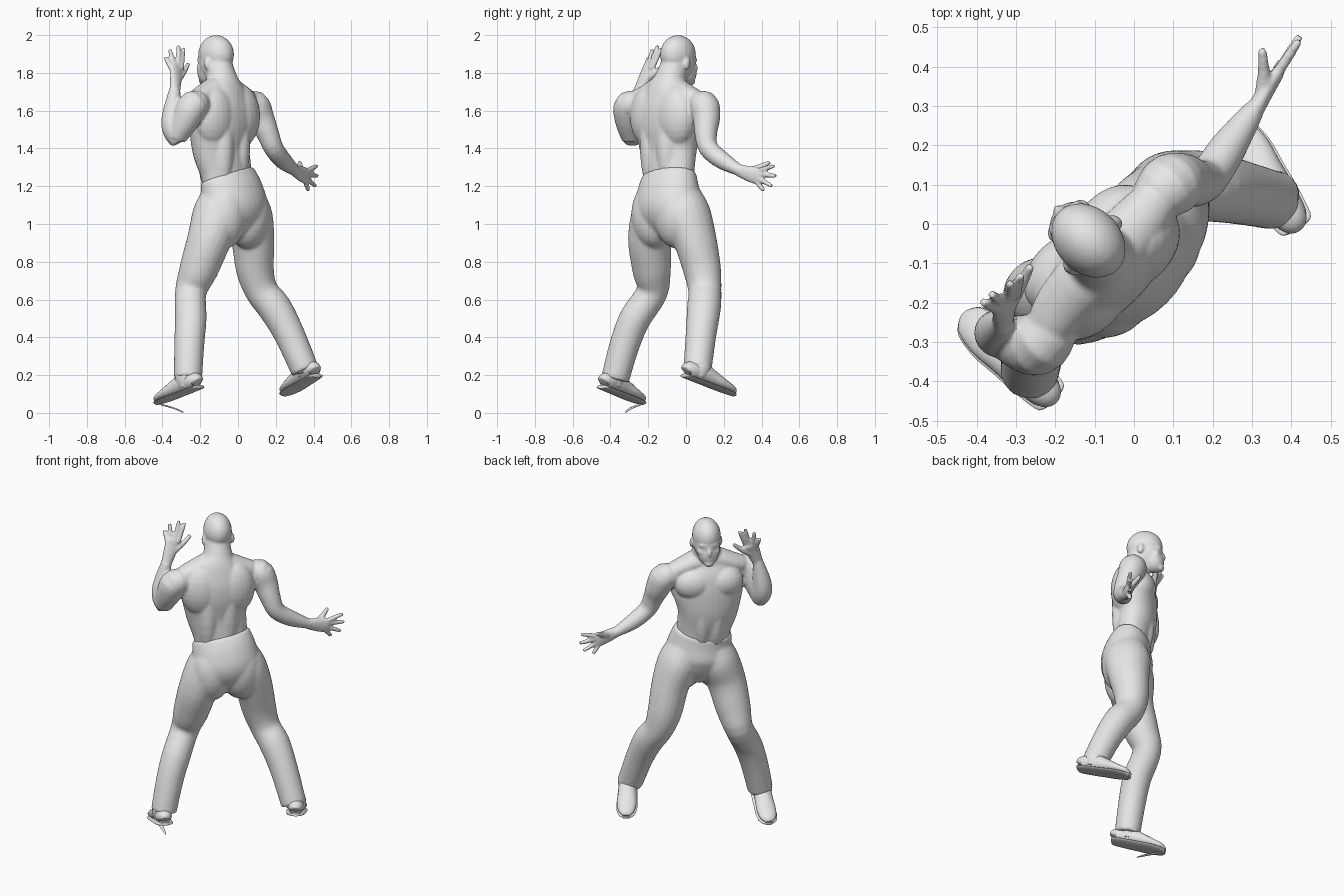
import bpy, bmesh, math
from mathutils import Vector, Matrix

cube = bpy.data.objects.get("Cube")
if cube:
    bpy.data.objects.remove(cube, do_unlink=True)

grey = bpy.data.materials.new("plain_grey")
grey.use_nodes = True
grey.diffuse_color = (0.8, 0.8, 0.8, 1)
grey.node_tree.nodes["Principled BSDF"].inputs["Base Color"].default_value = (0.8, 0.8, 0.8, 1)

# The figure is turned: local x is its right-hand side, local y is forward
TURN = Matrix.Rotation(math.radians(45), 4, 'Z')
FWD = TURN @ Vector((0, 1, 0))
UP = Vector((0, 0, 1))


def catmull(keys, steps):
    """Smooth a list of equal-length tuples."""
    out = []
    for i in range(len(keys) - 1):
        p0, p1 = keys[max(i - 1, 0)], keys[i]
        p2, p3 = keys[i + 1], keys[min(i + 2, len(keys) - 1)]
        for s in range(steps):
            t = s / steps
            out.append([0.5 * (2 * b + (c - a) * t + (2 * a - 5 * b + 4 * c - d) * t * t
                               + (3 * b - a - 3 * c + d) * t ** 3)
                        for a, b, c, d in zip(p0, p1, p2, p3)])
    out.append(list(keys[-1]))
    return out


def tube(bm, keys, ref=FWD, sides=20, steps=4):
    """Loft ellipses along a path of x, y, z, width radius, depth radius."""
    keys = [k if len(k) == 5 else (*k, k[3]) for k in keys]
    path = catmull(keys, steps)
    rings = []
    for i, k in enumerate(path):
        n = (Vector(path[min(i + 1, len(path) - 1)][:3]) - Vector(path[max(i - 1, 0)][:3])).normalized()
        v = (ref - n * ref.dot(n)).normalized()
        u = n.cross(v)
        angles = [math.tau * j / sides for j in range(sides)]
        rings.append([bm.verts.new(Vector(k[:3]) + u * k[3] * math.cos(a) + v * k[4] * math.sin(a))
                      for a in angles])
    for a, b in zip(rings, rings[1:]):
        for j in range(sides):
            bm.faces.new((a[j], a[(j + 1) % sides], b[(j + 1) % sides], b[j]))
    bm.faces.new(rings[0])
    bm.faces.new(rings[-1])


def blob(bm, origin, offset, radii, pitch=0):
    """Ellipsoid placed in the figure's own turned frame."""
    m = (Matrix.Translation(origin) @ TURN @ Matrix.Translation(offset)
         @ Matrix.Rotation(math.radians(pitch), 4, 'X') @ Matrix.Diagonal((*radii, 1)))
    bmesh.ops.create_uvsphere(bm, u_segments=24, v_segments=14, radius=1, matrix=m)


def pair(bm, origin, offset, radii, pitch=0):
    for side in (-1, 1):
        blob(bm, origin, (side * offset[0], *offset[1:]), radii, pitch)


def finish(bm, name, voxel=0, smooth=0):
    bmesh.ops.recalc_face_normals(bm, faces=bm.faces)
    mesh = bpy.data.meshes.new(name)
    bm.to_mesh(mesh)
    bm.free()
    ob = bpy.data.objects.new(name, mesh)
    bpy.context.collection.objects.link(ob)
    bpy.ops.object.select_all(action='DESELECT')
    ob.select_set(True)
    bpy.context.view_layer.objects.active = ob
    if voxel:
        fuse = ob.modifiers.new("fuse", 'REMESH')
        fuse.mode = 'VOXEL'
        fuse.voxel_size = voxel
        relax = ob.modifiers.new("relax", 'SMOOTH')
        relax.factor = 0.5
        relax.iterations = smooth
        for mod in ("fuse", "relax"):
            bpy.ops.object.modifier_apply(modifier=mod)
    ob.data.materials.clear()
    ob.data.materials.append(grey)
    bpy.ops.object.shade_smooth_by_angle(angle=math.radians(45))


def hand(bm, palm, knuckles, tips, thumb, ref):
    tube(bm, palm, ref)
    first, last = Vector(knuckles[0]), Vector(knuckles[1])
    for i, tip in enumerate(tips):
        base = first.lerp(last, i / 3)
        tip = Vector(tip)
        mid = base.lerp(tip, 0.5)
        root = base.lerp(tip, -0.3)
        tube(bm, [(*root, 0.015), (*mid, 0.014), (*tip, 0.011)], ref, 10, 3)
    tube(bm, [(*thumb[0], 0.02), (*thumb[1], 0.017), (*thumb[2], 0.012)], ref, 10, 3)


# Upper body: torso, neck and shoulder yoke
body = bmesh.new()
tube(body, [(-.05, -.09, 1.15, .15, .10), (-.065, -.09, 1.28, .16, .107), (-.09, -.092, 1.4, .18, .12),
            (-.086, -.098, 1.52, .207, .13), (-.08, -.1, 1.62, .2, .122), (-.078, -.1, 1.7, .145, .098),
            (-.085, -.085, 1.76, .09, .082), (-.105, -.06, 1.84, .073, .076)], sides=32)
tube(body, [(-.235, -.3, 1.635, .05, .05), (-.185, -.21, 1.68, .055, .07), (-.085, -.1, 1.725, .065, .08),
            (.015, .01, 1.68, .055, .07), (.075, .09, 1.635, .05, .05)])
chest = Vector((-.085, -.095, 0))
pair(body, chest, (.085, .045, 1.585), (.12, .085, .1))         # pectorals
pair(body, chest, (.09, -.035, 1.57), (.13, .096, .17))         # shoulder blades
pair(body, chest, (.06, -.042, 1.43), (.07, .085, .28))         # back muscles
pair(body, chest, (.042, .045, 1.38), (.06, .075, .22))         # abdominals

# Head and face
head = Vector((-.12, -.038, 1.885))
blob(body, head, (0, -.006, .012), (.083, .106, .103))
blob(body, head, (0, 0, -.03), (.08, .102, .1))
blob(body, head, (0, .045, -.075), (.064, .062, .08), 12)       # jaw
blob(body, head, (0, .088, -.13), (.03, .02, .022))             # chin
blob(body, head, (0, .098, -.055), (.013, .019, .03), 20)       # nose
blob(body, head, (0, .076, -.015), (.058, .024, .02))           # brow
blob(body, head, (0, .096, -.1), (.026, .012, .014))            # mouth
pair(body, head, (.04, .066, -.06), (.028, .024, .026))         # cheekbones
pair(body, head, (.085, -.022, -.038), (.012, .02, .032), -10)  # ears

# Lowered right arm
tube(body, [(.03, .04, 1.62, .055), (.085, .093, 1.628, .08), (.12, .108, 1.56, .073),
            (.157, .105, 1.48, .06), (.19, .12, 1.4, .052), (.24, .195, 1.335, .047),
            (.305, .29, 1.28, .028)])
hand(body, [(.29, .265, 1.29, .03, .027), (.335, .335, 1.265, .043, .02), (.367, .387, 1.252, .046, .017)],
     [(.372, .395, 1.285), (.358, .375, 1.222)],
     [(.42, .468, 1.308), (.422, .478, 1.254), (.41, .456, 1.2), (.373, .413, 1.175)],
     [(.325, .33, 1.28), (.33, .385, 1.3), (.325, .445, 1.328)], Vector((.82, -.57, 0)))

# Raised left arm
tube(body, [(-.18, -.22, 1.62, .055), (-.235, -.298, 1.628, .08), (-.278, -.303, 1.55, .074),
            (-.328, -.29, 1.455, .053)])
tube(body, [(-.312, -.29, 1.43, .042), (-.34, -.283, 1.49, .058), (-.35, -.272, 1.57, .054),
            (-.335, -.25, 1.71, .03)])
hand(body, [(-.336, -.255, 1.69, .03, .027), (-.328, -.215, 1.78, .042, .02), (-.328, -.19, 1.835, .046, .017)],
     [(-.298, -.17, 1.845), (-.357, -.212, 1.832)],
     [(-.288, -.13, 1.932), (-.315, -.15, 1.946), (-.362, -.178, 1.925), (-.386, -.197, 1.885)],
     [(-.322, -.215, 1.76), (-.29, -.16, 1.8), (-.262, -.105, 1.85)], FWD)
finish(body, "upper_body", 0.0065, 9)

# Trousers: hips, seat and two legs
pants = bmesh.new()
tube(pants, [(-.02, -.07, .93, .09, .06), (-.02, -.08, 1.0, .165, .12), (-.022, -.092, 1.09, .2, .152),
             (-.035, -.094, 1.18, .188, .138), (-.06, -.09, 1.26, .17, .113)], sides=32)
pair(pants, Vector((-.03, -.09, 0)), (.085, -.028, 1.05), (.122, .118, .18))
tube(pants, [(-.075, -.12, 1.18, .1), (-.108, -.155, 1.06, .125, .135), (-.152, -.19, .92, .115, .12),
             (-.208, -.182, .76, .103), (-.25, -.18, .64, .084), (-.25, -.27, .5, .084),
             (-.258, -.325, .36, .08), (-.265, -.375, .18, .075)])
tube(pants, [(.01, -.04, 1.18, .1), (.05, 0, 1.06, .122, .135), (.078, .047, .92, .11, .12),
             (.09, .085, .76, .101), (.125, .1, .645, .088), (.195, .095, .555, .09),
             (.27, .08, .42, .082), (.355, .06, .225, .075)])
finish(pants, "trousers", 0.009, 9)


# Shoes: upper, flat sole and ankle collar
def shoe(side, heel, toe, ankle):
    heel, toe, ankle = Vector(heel), Vector(toe), Vector(ankle)
    up = (UP - (toe - heel) * UP.dot(toe - heel) / (toe - heel).length_squared).normalized()
    profile = [(0, .028, .028), (.05, .044, .042), (.3, .052, .052), (.5, .054, .043),
               (.72, .057, .031), (.92, .045, .022), (1, .02, .012)]
    upper = bmesh.new()
    tube(upper, [(*(heel.lerp(toe, t) + up * (h + .006)), w, h) for t, w, h in profile], UP)
    tube(upper, [(*(heel.lerp(toe, .26) + up * .03), .048), (*(heel.lerp(toe, .25) + up * .075), .06),
                 (*ankle, .066)])
    finish(upper, side + "_shoe")
    sole = bmesh.new()
    tube(sole, [(*(heel.lerp(toe, t * 1.02 - .01) + up * .008), w + .005, .01)
                for t, w, h in profile], UP)
    finish(sole, side + "_sole")


shoe("left", (-.205, -.445, .13), (-.425, -.235, .045), (-.265, -.37, .23))
shoe("right", (.415, -.01, .19), (.25, .25, .09), (.347, .06, .26))

# Loose strip hanging from the left sole
strip = bmesh.new()
tube(strip, [(-.41, -.24, .045, .012, .004), (-.34, -.29, .025, .012, .004),
             (-.29, -.32, .003, .003, .003)], UP, 8)
finish(strip, "loose_sole_strip")
